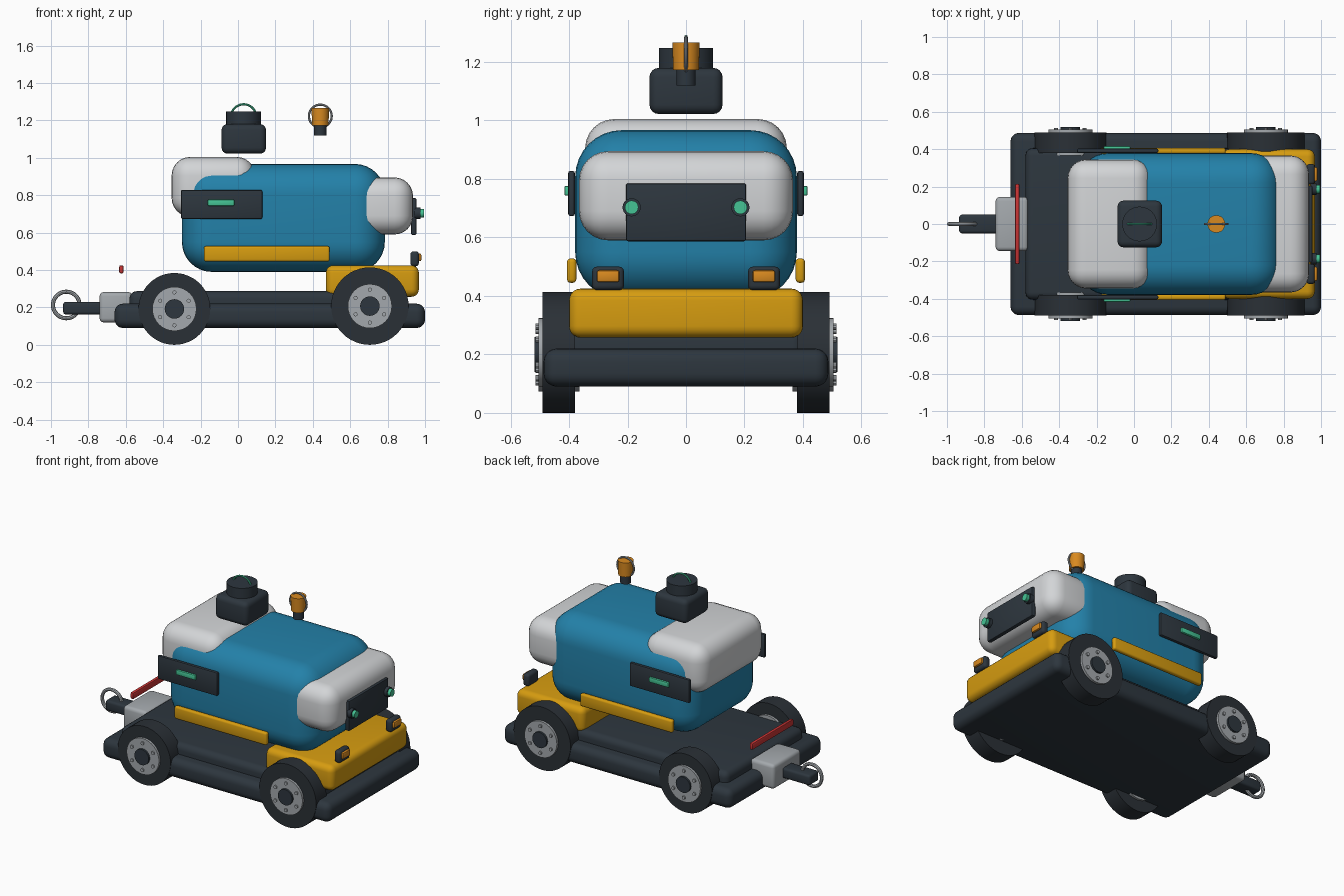
import bpy, bmesh, math
from mathutils import Matrix, Vector

cube = bpy.data.objects.get("Cube")
if cube:
    bpy.data.objects.remove(cube, do_unlink=True)


def material(name, hex_code):
    rgb = [int(hex_code[i:i + 2], 16) / 255 for i in (0, 2, 4)]
    lin = [c / 12.92 if c < 0.04 else ((c + 0.055) / 1.055) ** 2.4 for c in rgb]
    m = bpy.data.materials.new(name)
    m.use_nodes = True
    m.diffuse_color = (*lin, 1)
    m.node_tree.nodes["Principled BSDF"].inputs["Base Color"].default_value = (*lin, 1)
    return m


DARK = material("charcoal", "2d363e")
TYRE = material("tyre rubber", "2a3036")
BLUE = material("blue paint", "2381a9")
WHITE = material("white shell", "d3d5d7")
YELLOW = material("yellow paint", "d69c10")
ORANGE = material("amber", "d98a20")
GREEN = material("mint light", "45c495")
RED = material("red", "c83434")
GREY = material("light grey metal", "a4a9ad")


def finish(name, bm, mat):
    bmesh.ops.recalc_face_normals(bm, faces=bm.faces)
    mesh = bpy.data.meshes.new(name)
    bm.to_mesh(mesh)
    bm.free()
    mesh.materials.append(mat)
    mesh.shade_smooth()
    mesh.set_sharp_from_angle(angle=math.radians(35))
    ob = bpy.data.objects.new(name, mesh)
    bpy.context.collection.objects.link(ob)
    return ob


def box(name, mat, x, y, z, radius=0.0, segments=5):
    """Rounded box from (min, max) ranges."""
    bm = bmesh.new()
    bmesh.ops.create_cube(bm, size=1)
    for v in bm.verts:
        v.co = Vector([(r[0] + r[1]) / 2 + c * (r[1] - r[0])
                       for c, r in zip(v.co, (x, y, z))])
    if radius:
        bmesh.ops.bevel(bm, geom=bm.edges[:], offset=radius, segments=segments,
                        profile=0.5, affect='EDGES')
    return finish(name, bm, mat)


def cylinder(name, mat, centre, radius, depth, axis='Z', sides=32, top=None):
    bm = bmesh.new()
    turn = {'X': Matrix.Rotation(math.pi / 2, 4, 'Y'),
            'Y': Matrix.Rotation(math.pi / 2, 4, 'X'), 'Z': Matrix()}[axis]
    bmesh.ops.create_cone(bm, cap_ends=True, segments=sides, radius1=radius,
                          radius2=radius if top is None else top, depth=depth,
                          matrix=Matrix.Translation(centre) @ turn)
    return finish(name, bm, mat)


def ring(name, mat, centre, radius, tube, sweep=math.tau, steps=40, sides=8):
    """Ring or arc standing in the XZ plane."""
    bm = bmesh.new()
    closed = sweep >= math.tau
    loops = []
    for i in range(steps if closed else steps + 1):
        a = sweep * i / steps
        out = Vector((math.cos(a), 0, math.sin(a)))
        loop = []
        for j in range(sides):
            b = math.tau * j / sides
            loop.append(bm.verts.new(Vector(centre) + out * (radius + tube * math.cos(b))
                                     + Vector((0, tube * math.sin(b), 0))))
        loops.append(loop)
    for i in range(steps):
        p, q = loops[i], loops[(i + 1) % len(loops)]
        for j in range(sides):
            k = (j + 1) % sides
            bm.faces.new((p[j], p[k], q[k], q[j]))
    if not closed:
        bm.faces.new(loops[0])
        bm.faces.new(loops[-1])
    return finish(name, bm, mat)


def span(side, a, b):
    return tuple(sorted((side * a, side * b)))


def sym(h):
    return (-h, h)


# Chassis and decks
box("chassis", DARK, (-0.66, 1.0), sym(0.487), (0.09, 0.22), 0.045)
box("upper_deck", DARK, (-0.58, 0.9), sym(0.405), (0.14, 0.287), 0.04)
box("front_deck", YELLOW, (0.47, 0.967), sym(0.40), (0.257, 0.425), 0.04)

# Body shell
box("body", BLUE, (-0.30, 0.785), sym(0.379), (0.39, 0.967), 0.16, 8)
box("rear_cap", WHITE, (-0.355, 0.092), sym(0.345), (0.685, 1.005), 0.1, 6)
box("nose", WHITE, (0.58, 0.936), sym(0.366), (0.59, 0.895), 0.1, 6)
box("face_panel", DARK, (0.925, 0.954), sym(0.206), (0.587, 0.785), 0.008, 2)

# Wheels
for end, wx, r in (("rear", -0.34, 0.192), ("front", 0.705, 0.207)):
    for label, s in (("left", 1), ("right", -1)):
        tag = f"{end}_{label}"
        c = (wx, s * 0.435, r)
        cylinder(tag + "_tyre", TYRE, c, r, 0.11, 'Y', 48)
        cylinder(tag + "_hub", GREY, c, 0.118, 0.14, 'Y')
        cylinder(tag + "_hub_cap", DARK, c, 0.052, 0.166, 'Y', 24)
        for i in range(6):
            a = math.tau * (i + 0.5) / 6
            p = (wx + 0.088 * math.cos(a), s * 0.505, r + 0.088 * math.sin(a))
            cylinder(f"{tag}_bolt_{i + 1}", GREY, p, 0.011, 0.018, 'Y', 10)

# Parts repeated on both sides
for label, s in (("left", 1), ("right", -1)):
    box(label + "_side_strip", YELLOW, (-0.182, 0.49), span(s, 0.375, 0.407),
        (0.445, 0.528), 0.012, 3)
    box(label + "_side_panel", DARK, (-0.305, 0.13), span(s, 0.38, 0.403),
        (0.673, 0.828), 0.008, 2)
    box(label + "_side_light", GREEN, (-0.162, -0.02), span(s, 0.395, 0.416),
        (0.743, 0.776), 0.005, 2)
    cylinder(label + "_eye_rim", DARK, (0.96, s * 0.186, 0.703), 0.031, 0.03, 'X', 24)
    cylinder(label + "_eye", GREEN, (0.975, s * 0.186, 0.703), 0.023, 0.04, 'X', 24)
    box(label + "_headlight_case", DARK, (0.922, 0.967), span(s, 0.212, 0.321),
        (0.42, 0.50), 0.016, 3)
    box(label + "_headlight_lens", ORANGE, (0.95, 0.98), span(s, 0.228, 0.305),
        (0.447, 0.488), 0.008, 2)

# Hitch and rear bar
box("hitch_block", GREY, (-0.74, -0.565), sym(0.145), (0.12, 0.282), 0.022, 3)
box("tow_bar", DARK, (-0.935, -0.70), sym(0.05), (0.162, 0.23), 0.015, 3)
ring("tow_ring", GREY, (-0.918, 0, 0.213), 0.071, 0.011)
box("rear_light_bar", RED, (-0.635, -0.612), sym(0.215), (0.382, 0.425), 0.008, 2)

# Roof sensor
box("sensor_base", DARK, (-0.088, 0.15), sym(0.125), (1.022, 1.18), 0.032, 4)
cylinder("sensor_drum", DARK, (0.03, 0, 1.21), 0.093, 0.075)
ring("sensor_arc", GREEN, (0.03, 0, 1.218), 0.068, 0.006, math.pi, 24)

# Roof beacon
cylinder("beacon_stem", DARK, (0.44, 0, 1.15), 0.033, 0.06)
cylinder("beacon_lamp", ORANGE, (0.44, 0, 1.22), 0.044, 0.095, top=0.047)
ring("beacon_guard", GREY, (0.44, 0, 1.223), 0.061, 0.006)
